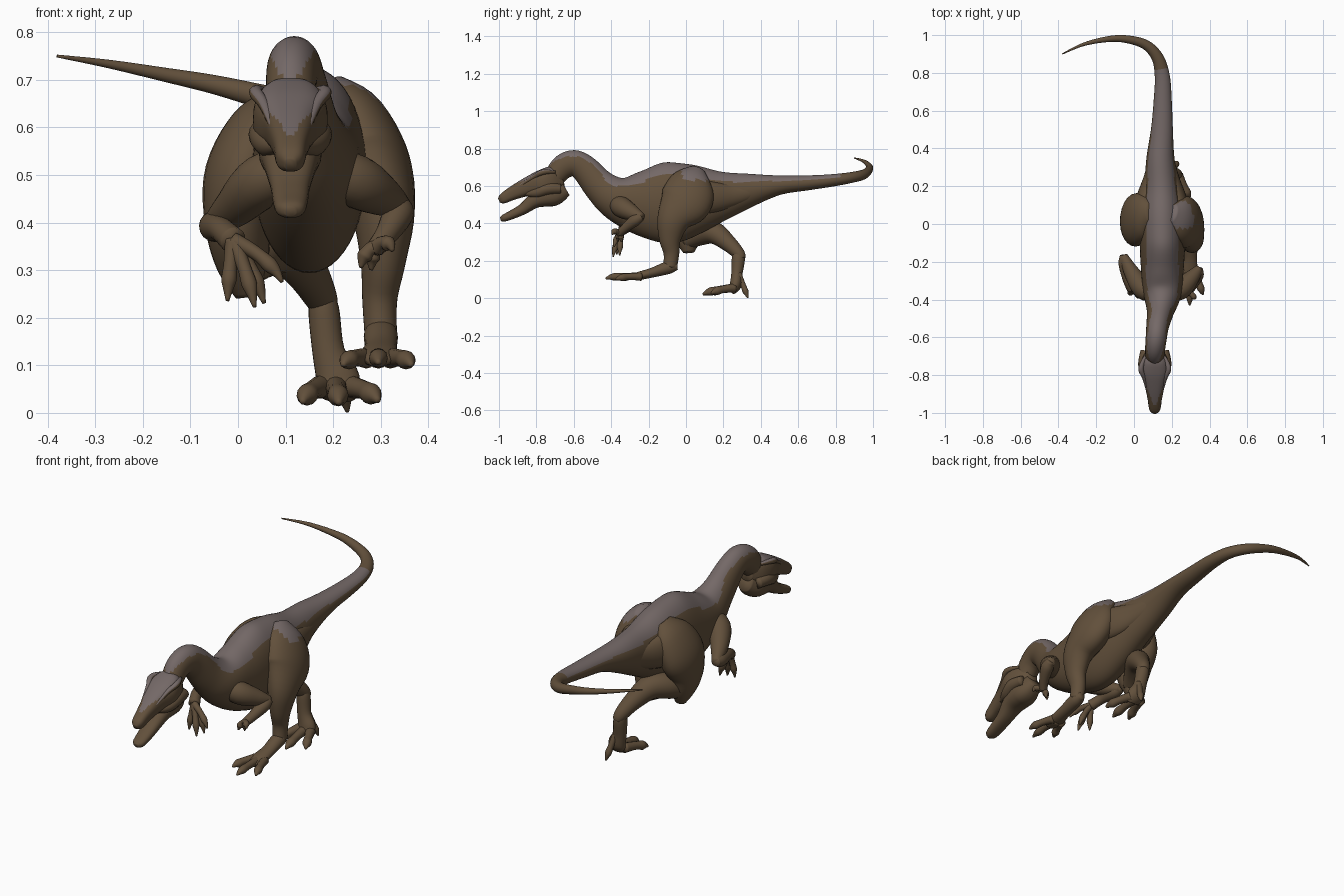
import bpy
import bmesh
import math
from mathutils import Vector

default_cube = bpy.data.objects.get("Cube")
if default_cube:
    bpy.data.objects.remove(default_cube, do_unlink=True)


def make_material(name, colour):
    material = bpy.data.materials.new(name)
    material.use_nodes = True
    material.diffuse_color = colour
    shader = next(n for n in material.node_tree.nodes if n.type == 'BSDF_PRINCIPLED')
    shader.inputs["Base Color"].default_value = colour
    shader.inputs["Roughness"].default_value = 0.8
    return material


hide_brown = make_material("hide brown", (.122, .08, .044, 1))
back_grey = make_material("back grey", (.175, .14, .135, 1))

AXIS_X, AXIS_Y, AXIS_Z = Vector((1, 0, 0)), Vector((0, 1, 0)), Vector((0, 0, 1))


def catmull(a, b, c, d, t):
    """Interpolate tuples of position and radii between b and c."""
    return [(2 * q + (r - p) * t + (2 * p - 5 * q + 4 * r - s) * t * t
             + (3 * q - p - 3 * r + s) * t ** 3) / 2
            for p, q, r, s in zip(a, b, c, d)]


def loft(name, points, up=None, steps=5, sides=24, box=1.0, grey_rule=None):
    """Smooth tube through (x, y, z, half width[, half height]) sections."""
    points = [tuple(p) if len(p) == 5 else (*p, p[-1]) for p in points]
    padded = [points[0]] + points + [points[-1]]
    sections = []
    for i in range(len(points) - 1):
        for k in range(steps):
            sections.append(catmull(*padded[i:i + 4], k / steps))
    sections.append(points[-1])
    centres = [Vector(s[:3]) for s in sections]
    if up is None:
        chord = centres[-1] - centres[0]
        up = min((AXIS_X, AXIS_Y, AXIS_Z), key=lambda axis: abs(chord.dot(axis)))

    bm = bmesh.new()
    rings = []
    for i, section in enumerate(sections):
        tangent = centres[min(i + 1, len(centres) - 1)] - centres[max(i - 1, 0)]
        side = tangent.cross(up).normalized()
        normal = side.cross(tangent).normalized()
        ring = []
        for j in range(sides):
            angle = math.tau * j / sides
            c, s = math.cos(angle), math.sin(angle)
            u = math.copysign(abs(c) ** box, c) * max(section[3], .002)
            v = math.copysign(abs(s) ** box, s) * max(section[4], .002)
            ring.append(bm.verts.new(centres[i] + side * u + normal * v))
        rings.append(ring)
    for lower, upper in zip(rings, rings[1:]):
        for j in range(sides):
            k = (j + 1) % sides
            bm.faces.new((lower[j], lower[k], upper[k], upper[j]))
    bm.faces.new(rings[0])
    bm.faces.new(rings[-1])
    bmesh.ops.recalc_face_normals(bm, faces=bm.faces)
    for face in bm.faces:
        face.smooth = True
        if grey_rule and grey_rule(face.calc_center_median(), face.normal):
            face.material_index = 1
    mesh = bpy.data.meshes.new(name)
    bm.to_mesh(mesh)
    bm.free()
    mesh.materials.append(hide_brown)
    mesh.materials.append(back_grey)
    obj = bpy.data.objects.new(name, mesh)
    bpy.context.collection.objects.link(obj)
    return obj


def digit(name, base, tip, radius, arch=.015):
    """Toe or finger: a knuckled tube ending in a curved claw."""
    base, tip = Vector(base), Vector(tip)
    sections = []
    for t, lift, r in ((0, 0, 1), (.3, .7, .85), (.55, 1, .8), (.75, .9, .9),
                       (.88, .7, .6), (1, 0, .2)):
        p = base.lerp(tip, t) + AXIS_Z * arch * lift
        sections.append((*p, radius * r))
    return loft(name, sections, steps=3, sides=12)


# Neck, trunk and tail in one sweep
loft("body", [
    (.11, -.71, .64, .05, .055), (.112, -.66, .70, .053, .066),
    (.118, -.60, .722, .056, .07), (.125, -.54, .69, .06, .075),
    (.14, -.46, .60, .072, .09), (.15, -.37, .535, .10, .12),
    (.15, -.25, .51, .112, .172), (.15, -.1, .51, .12, .217),
    (.148, .05, .53, .115, .187), (.145, .2, .55, .092, .13),
    (.14, .35, .58, .074, .087), (.148, .5, .605, .058, .052),
    (.152, .65, .617, .048, .04), (.15, .78, .63, .04, .033),
    (.125, .88, .645, .032, .029), (.06, .95, .662, .026, .026),
    (-.05, .98, .69, .02, .02), (-.15, .977, .71, .015, .015),
    (-.27, .95, .733, .009, .009), (-.38, .9, .75, .003, .003),
], up=AXIS_Z, sides=48,
    grey_rule=lambda c, n: n.z > .47 and c.y < .82 and c.z > .6)

# Head: a grey wedge narrows along the top of the snout
HEAD_X = .11
loft("skull", [
    (HEAD_X, -.655, .635, .03, .04), (HEAD_X, -.71, .625, .066, .08),
    (HEAD_X, -.775, .615, .078, .07), (HEAD_X, -.85, .595, .054, .05),
    (HEAD_X, -.93, .56, .037, .036), (HEAD_X, -.98, .532, .029, .027),
    (HEAD_X, -1, .522, .012, .012),
], up=AXIS_Z, box=.75, sides=40,
    grey_rule=lambda c, n: n.z > .5 and c.z > .56
    and abs(c.x - HEAD_X) < (c.y + .97) * .42)
loft("lower_jaw", [
    (HEAD_X, -.645, .59, .035, .045), (HEAD_X, -.70, .56, .062, .062),
    (HEAD_X, -.75, .548, .066, .06), (HEAD_X, -.81, .522, .056, .042),
    (HEAD_X, -.87, .478, .042, .03), (HEAD_X, -.93, .447, .037, .024),
    (HEAD_X, -.975, .428, .03, .019), (HEAD_X, -.992, .423, .012, .01),
], up=AXIS_Z, box=.85)
for label, s in (("left", 1), ("right", -1)):
    loft(label + "_brow", [
        (HEAD_X + s * .05, -.70, .675, .008), (HEAD_X + s * .073, -.765, .674, .014),
        (HEAD_X + s * .054, -.82, .645, .011), (HEAD_X + s * .03, -.92, .58, .005),
    ], sides=12, grey_rule=lambda c, n: n.z > .4 and c.y > -.88)
    loft(label + "_cheek", [
        (HEAD_X + s * .05, -.67, .585, .025), (HEAD_X + s * .056, -.74, .585, .032),
        (HEAD_X + s * .045, -.80, .565, .028), (HEAD_X + s * .026, -.86, .56, .012),
    ], sides=16)

# Left leg, planted forward
loft("left_leg", [
    (.20, .06, .685, .03, .045), (.245, .03, .62, .066, .115),
    (.28, 0, .52, .083, .14), (.305, -.065, .42, .067, .092),
    (.305, -.085, .32, .048, .06), (.298, -.078, .24, .037, .042),
    (.30, -.085, .165, .034, .037),
], up=AXIS_Y, sides=32,
    grey_rule=lambda c, n: c.z > .63 and n.z > .4 and c.y > -.02)
loft("left_foot", [
    (.30, -.045, .17, .018), (.30, -.09, .165, .035, .034),
    (.30, -.18, .137, .034, .026), (.295, -.25, .12, .04, .022),
    (.295, -.30, .11, .025, .014),
], up=AXIS_Z)
for i, tip in enumerate(((.22, -.36, .1), (.295, -.43, .105), (.365, -.375, .1))):
    digit("left_toe_" + "abc"[i], (.295 + (i - 1) * .025, -.24, .115), tip, .022, .008)

# Right leg, pushing off behind and crossing under the tail
loft("right_thigh", [
    (.09, .06, .66, .03, .05), (.05, .05, .60, .066, .115),
    (.01, .02, .5, .08, .14), (0, 0, .4, .07, .11),
    (.01, .01, .31, .055, .07), (.02, .015, .245, .025, .03),
], up=AXIS_Y)
loft("right_shank", [
    (.01, 0, .31, .05), (.05, .08, .345, .062), (.10, .15, .35, .06),
    (.145, .225, .295, .045), (.175, .28, .24, .034), (.185, .295, .21, .025),
], up=AXIS_Z)
loft("right_metatarsus", [
    (.175, .27, .265, .018, .02), (.18, .28, .22, .032, .035),
    (.19, .272, .13, .034, .03), (.21, .265, .07, .046, .032),
    (.21, .24, .035, .038, .02),
], up=AXIS_Y)
for i, tip in enumerate(((.135, .12, .022), (.212, .09, .02), (.295, .135, .025))):
    digit("right_toe_" + "abc"[i], (.205 + (i - 1) * .03, .26, .055), tip, .025, .008)
digit("right_rear_claw", (.205, .28, .13), (.23, .33, .002), .018, .005)

# Muscles running from each thigh into the base of the tail
for label, s in (("left", 1), ("right", -1)):
    loft(label + "_tail_muscle", [
        (.145 + s * .11, .02, .55, .05, .09), (.145 + s * .085, .13, .54, .05, .085),
        (.145 + s * .05, .25, .55, .042, .062), (.145 + s * .03, .38, .575, .03, .04),
        (.148 + s * .02, .5, .595, .015, .02),
    ], up=AXIS_Z)

# Arms: shoulder, elbow and wrist paths, then the fingers
ARMS = {
    "left": ([(.17, -.37, .52, .04), (.245, -.345, .488, .056),
              (.305, -.285, .455, .042), (.345, -.235, .432, .022)],
             [(.345, -.235, .435, .02), (.337, -.27, .418, .032),
              (.312, -.325, .375, .024), (.29, -.355, .347, .02)],
             [(.258, -.365, .305), (.28, -.345, .30), (.325, -.395, .34)]),
    "right": ([(.13, -.37, .52, .04), (.052, -.345, .488, .056),
               (-.01, -.26, .43, .042), (-.055, -.17, .395, .022)],
              [(-.055, -.165, .40, .02), (-.05, -.21, .392, .032),
               (-.035, -.29, .385, .026), (-.01, -.345, .362, .028)],
              [(-.022, -.37, .235), (.035, -.39, .222), (.055, -.355, .23),
               (.093, -.385, .275)]),
}
for label, (upper_arm, forearm, fingertips) in ARMS.items():
    loft(label + "_upper_arm", upper_arm, up=AXIS_Z)
    loft(label + "_forearm", forearm, up=AXIS_Z, sides=16)
    wrist = forearm[-1][:3]
    for i, tip in enumerate(fingertips):
        digit(label + "_finger_" + "abcd"[i], wrist, tip, .018)
